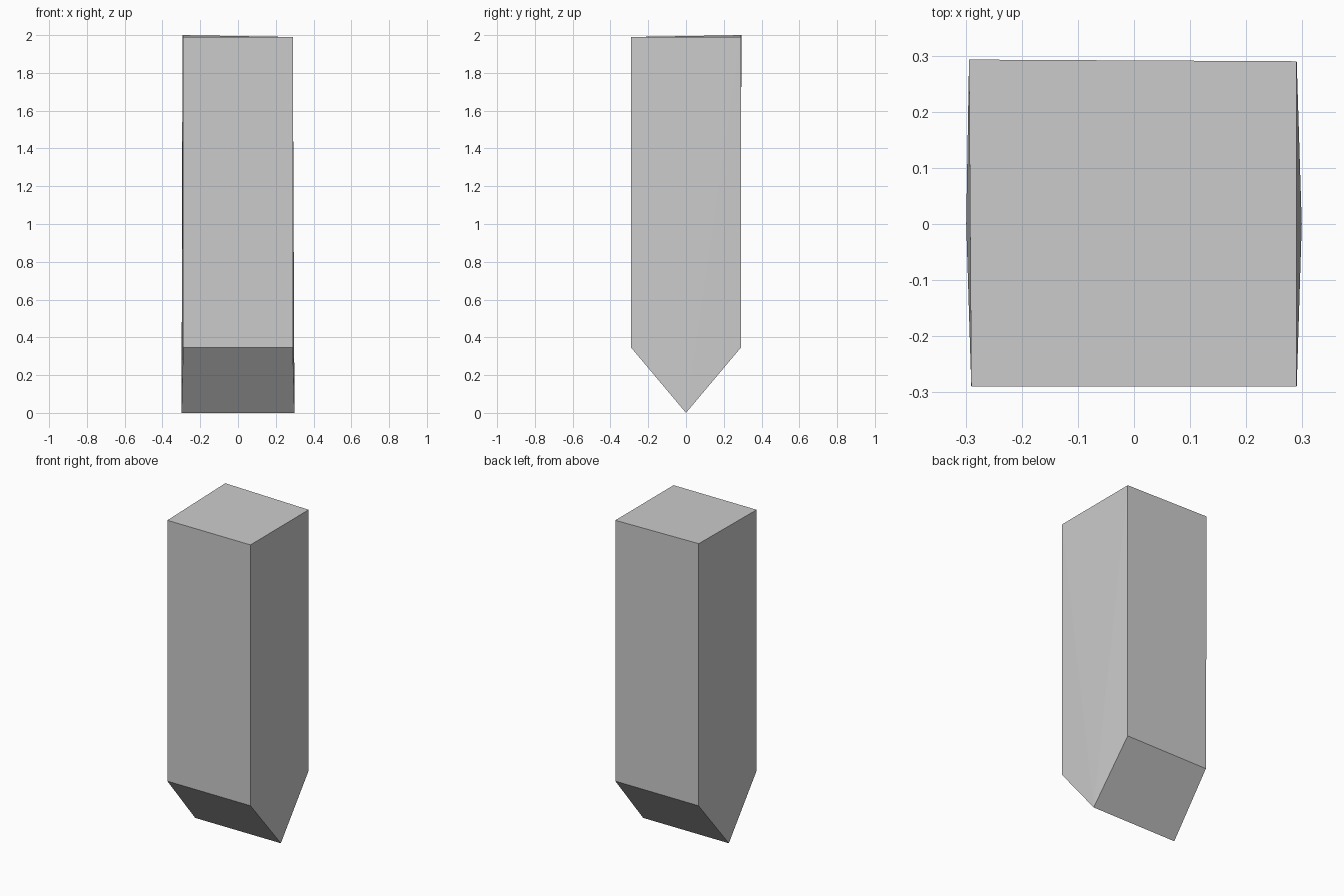
import bpy, bmesh

if "Cube" in bpy.data.objects:
    bpy.data.objects.remove(bpy.data.objects["Cube"])

# Post outline in y, z: wedge tip first, then counter-clockwise
PROFILE = [(0, 0), (0.29, 0.345), (0.29, 1.99), (-0.29, 1.99), (-0.29, 0.345)]
HALF_WIDTH, TIP_HALF_WIDTH = 0.29, 0.299

bm = bmesh.new()


def outline(side):
    return [bm.verts.new((side * (TIP_HALF_WIDTH if i == 0 else HALF_WIDTH), y, z))
            for i, (y, z) in enumerate(PROFILE)]


left, right = outline(-1), outline(1)

# Slightly raised back left corner of the top
left[2].co = (-0.294, 0.293, 2.0)

# Side walls fan out from the wedge tip
for ring in (left, right):
    for i in range(1, 4):
        bm.faces.new((ring[0], ring[i], ring[i + 1]))

# Front, back, top and the two wedge faces
for i in range(5):
    j = (i + 1) % 5
    bm.faces.new((left[i], left[j], right[j], right[i]))

bmesh.ops.recalc_face_normals(bm, faces=bm.faces)
mesh = bpy.data.meshes.new("pointed_post")
bm.to_mesh(mesh)
bm.free()
post = bpy.data.objects.new("pointed_post", mesh)
bpy.context.collection.objects.link(post)
